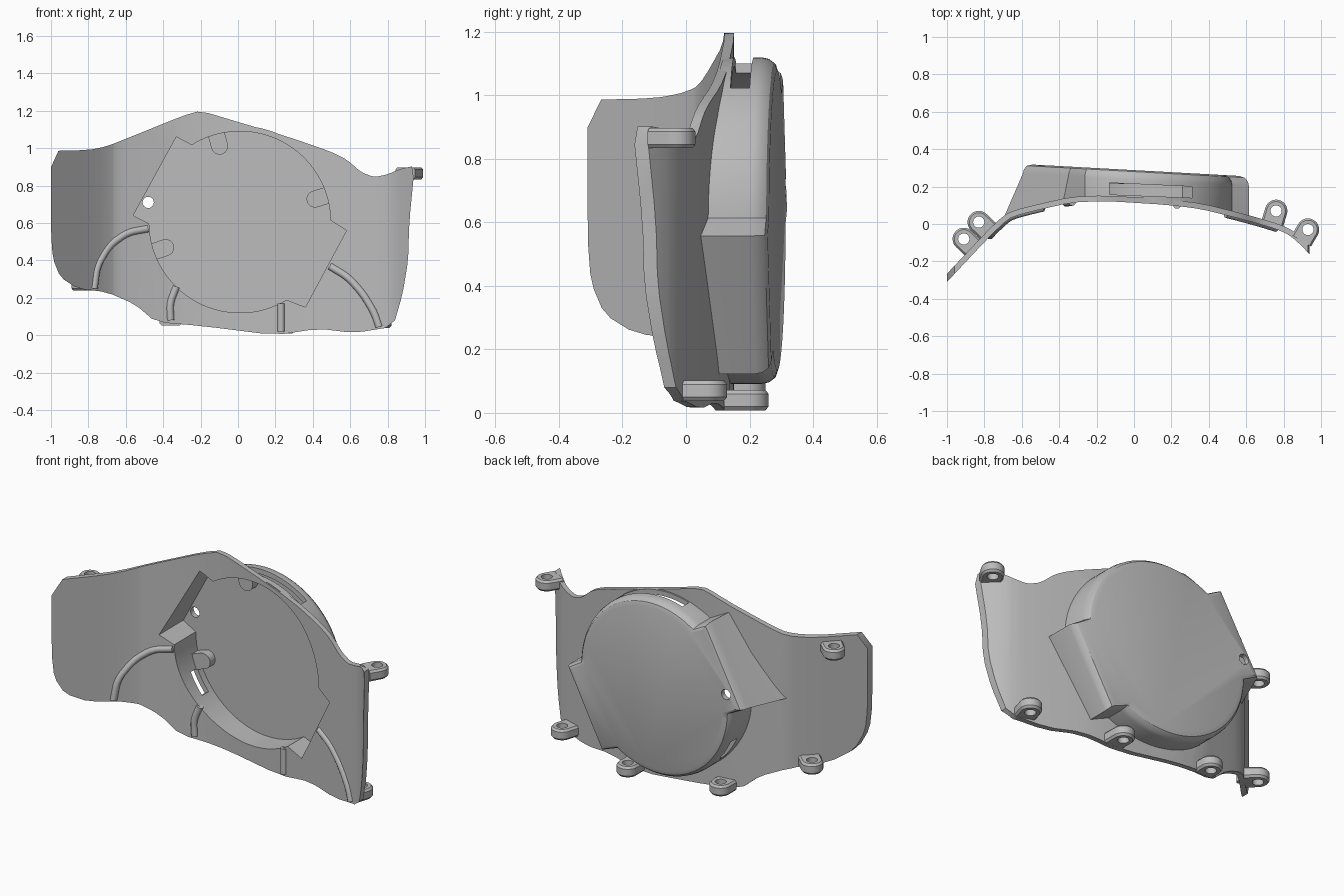
import bpy, bmesh, math
from mathutils import Vector

if "Cube" in bpy.data.objects:
    bpy.data.objects.remove(bpy.data.objects["Cube"])

grey = bpy.data.materials.new("cast grey")
grey.use_nodes = True
grey.diffuse_color = (0.5, 0.5, 0.5, 1)
grey.node_tree.nodes["Principled BSDF"].inputs["Base Color"].default_value = (0.5, 0.5, 0.5, 1)
CX, CZ, R = 0.01, 0.605, 0.485      # round housing centre and inner radius


def loft(name, rings):
    """Closed solid through rings of equal point count."""
    bm = bmesh.new()
    loops = [[bm.verts.new(p) for p in ring] for ring in rings]
    n = len(loops[0])
    for a, b in zip(loops, loops[1:]):
        for i in range(n):
            j = (i + 1) % n
            bm.faces.new((a[i], a[j], b[j], b[i]))
    bm.faces.new(loops[0])
    bm.faces.new(loops[-1])
    bmesh.ops.recalc_face_normals(bm, faces=bm.faces[:])
    mesh = bpy.data.meshes.new(name)
    bm.to_mesh(mesh)
    bm.free()
    obj = bpy.data.objects.new(name, mesh)
    bpy.context.collection.objects.link(obj)
    return obj


def along_z(name, pts, z0, z1):
    return loft(name, [[(x, y, z) for x, y in pts] for z in (z0, z1)])


def along_y(name, pts, y0, y1):
    return loft(name, [[(x, y, z) for x, z in pts] for y in (y0, y1)])


def boolean(obj, tool, operation):
    """Apply a boolean and discard the tool."""
    tool.hide_render = True
    mod = obj.modifiers.new("boolean", 'BOOLEAN')
    mod.operation, mod.object, mod.solver = operation, tool, 'EXACT'
    bpy.context.view_layer.update()
    dg = bpy.context.evaluated_depsgraph_get()
    mesh = bpy.data.meshes.new_from_object(obj.evaluated_get(dg))
    obj.modifiers.clear()
    obj.data = mesh
    bpy.data.objects.remove(tool)


def soften(pts, closed):
    """Round a polyline by cutting its corners."""
    out = [] if closed else [pts[0]]
    for i in range(len(pts) if closed else len(pts) - 1):
        a, b = Vector(pts[i]), Vector(pts[(i + 1) % len(pts)])
        out += [tuple(a.lerp(b, 0.2)), tuple(a.lerp(b, 0.8))]
    return out if closed else out + [pts[-1]]


def circle(cx, cy, r, n=24):
    return [(cx + r * math.cos(math.tau * i / n), cy + r * math.sin(math.tau * i / n))
            for i in range(n)]


def capsule(c, direction, length, r, n=16):
    """Round end at c with straight sides running along direction."""
    d = Vector(direction).normalized()
    base = math.atan2(d.y, d.x) + math.pi / 2
    pts = [(c[0] + r * math.cos(base + math.pi * i / n),
            c[1] + r * math.sin(base + math.pi * i / n)) for i in range(n + 1)]
    foot = [(p[0] + d.x * length, p[1] + d.y * length) for p in (pts[-1], pts[0])]
    return pts + foot


# Bent plate section, seen from above
front = [(-1.05, -0.363), (-0.69, 0.02), (-0.6, 0.055), (-0.27, 0.13), (0.3, 0.095),
         (0.62, 0.015), (0.8, -0.04), (0.87, -0.09), (0.98, -0.205)]
front = soften(soften(front, False), False)


def plate_y(x):
    for (x0, y0), (x1, y1) in zip(front, front[1:]):
        if x <= x1:
            return y0 + (y1 - y0) * (x - x0) / (x1 - x0)
    return front[-1][1]


back = []
for i, p in enumerate(front):
    t = Vector(front[min(i + 1, len(front) - 1)]) - Vector(front[max(i - 1, 0)])
    t.normalize()
    back.append((p[0] - t.y * 0.03, p[1] + t.x * 0.03))
plate = along_z("cover", front + back[::-1], -0.2, 1.4)

# Plate outline, seen from the front
outline = [(-1, 0.985), (-0.8, 0.99), (-0.7, 1.01), (-0.55, 1.07), (-0.29, 1.175),
           (-0.2, 1.2), (0, 1.14), (0.27, 1.06), (0.5, 0.98), (0.58, 0.94), (0.66, 0.87),
           (0.73, 0.845), (0.8, 0.86), (0.87, 0.89), (0.945, 0.905), (0.915, 0.6),
           (0.91, 0.4), (0.88, 0.22), (0.83, 0.045), (0.62, 0.012), (0.43, 0.035),
           (0.2, 0), (-0.2, 0.05), (-0.44, 0.07), (-0.55, 0.165), (-0.7, 0.23),
           (-0.86, 0.25), (-0.95, 0.31), (-0.99, 0.41), (-1, 0.55)]
boolean(plate, along_y("outline_cutter", soften(outline, True), -1, 1), 'INTERSECT')


# Housing: round with two squared-off sides and a slightly slanted back
def back_y(x):
    return 0.288 - 0.055 * x


def housing_ring(scale, depth=None, flare=0.0, y=None):
    def arc(a0, a1, n):
        return [(CX + R * math.cos(math.radians(a0 + (a1 - a0) * i / n)),
                 CZ + R * math.sin(math.radians(a0 + (a1 - a0) * i / n))) for i in range(n + 1)]
    pts = arc(1, 122, 32)
    pts += [(-0.33 - 0.06 * flare, 1.06 + 0.03 * flare), (-0.56 - 0.13 * flare, 0.64)]
    pts += arc(181, 301, 32) + [(0.36, 0.15), (0.58, 0.56)]
    ring = []
    for x, z in pts:
        x, z = CX + (x - CX) * scale, CZ + (z - CZ) * scale
        ring.append((x, back_y(x) - depth if y is None else y, z))
    return ring


housing = loft("housing", [housing_ring(1.06, flare=1, y=-0.05), housing_ring(1.06, 0.05),
                           housing_ring(1.05, 0.027), housing_ring(1.02, 0.008),
                           housing_ring(0.97, 0)])
trim = [(x, y + 0.008) for x, y in front] + [(0.98, -1), (-1.05, -1)]
boolean(housing, along_z("front_trim", trim, -1, 2), 'DIFFERENCE')
boolean(plate, housing, 'UNION')
boolean(plate, loft("cavity", [housing_ring(1, y=-0.6), housing_ring(1, 0.03)]), 'DIFFERENCE')

# Openings: top slot, lower side slot and a drilled hole
top_slot = [(-0.13, 0.158), (0.31, 0.14), (0.31, 0.2), (-0.13, 0.22)]
boolean(plate, along_z("top_slot", top_slot, 0.95, 1.3), 'DIFFERENCE')
out = Vector((math.cos(math.radians(212)), math.sin(math.radians(212))))
side = Vector((-out.y, out.x)) * 0.07
mid = Vector((CX, CZ)) + out * (R - 0.06)
slot = [tuple(mid + side), tuple(mid - side),
        tuple(mid - side + out * 0.14), tuple(mid + side + out * 0.14)]
boolean(plate, along_y("side_slot", slot, 0.18, 0.24), 'DIFFERENCE')
boolean(plate, along_y("drill", circle(-0.48, 0.71, 0.03), -0.5, 0.6), 'DIFFERENCE')
parts = [plate]

# Round-ended bosses inside the housing
for i, angle in enumerate((105, 17, 199)):
    d = (math.cos(math.radians(angle)), math.sin(math.radians(angle)))
    c = (CX + d[0] * 0.42, CZ + d[1] * 0.42)
    y = back_y(c[0])
    parts.append(along_y(f"inner_boss_{i + 1}", capsule(c, d, 0.075, 0.045), y - 0.08, y - 0.022))

# Screw lugs: centre, height, direction to the plate, reach
lugs = [((-0.91, -0.08), 0.93, (0.73, -0.69), 0.07), ((-0.83, 0.01), 0.27, (0.73, -0.69), 0.07),
        ((-0.36, 0.19), 0.085, (0, -1), 0.06), ((0.24, 0.2), 0.04, (0, -1), 0.08),
        ((0.76, 0.07), 0.07, (-0.3, -1), 0.08), ((0.93, -0.03), 0.865, (-0.5, -0.85), 0.07)]
for i, (c, z, d, reach) in enumerate(lugs):
    rings = [[(x, y, z + dz) for x, y in capsule(c, d, reach, r)]
             for r, dz in ((0.05, -0.032), (0.06, -0.02), (0.06, 0.02), (0.05, 0.032))]
    lug = loft(f"screw_lug_{i + 1}", rings)
    boolean(lug, along_z("lug_drill", circle(*c, 0.03), z - 0.2, z + 0.2), 'DIFFERENCE')
    parts.append(lug)

# Raised ribs on the front of the plate
ribs = [[(-0.77, 0.25), (-0.755, 0.37), (-0.69, 0.48), (-0.59, 0.55), (-0.48, 0.57)],
        [(-0.36, 0.08), (-0.365, 0.17), (-0.33, 0.26)],
        [(0.23, 0.02), (0.23, 0.1), (0.23, 0.17)],
        [(0.49, 0.37), (0.59, 0.31), (0.67, 0.22), (0.73, 0.12), (0.755, 0.045)]]
for i, path in enumerate(ribs):
    path = soften(soften(path, False), False)
    rings = []
    for k, (x, z) in enumerate(path):
        t = Vector(path[min(k + 1, len(path) - 1)]) - Vector(path[max(k - 1, 0)])
        t.normalize()
        rings.append([(x - t.y * u, plate_y(x) + 0.005 + v, z + t.x * u)
                      for u, v in circle(0, 0, 0.02, 12)])
    parts.append(loft(f"front_rib_{i + 1}", rings))

# Material and smooth shading with crisp edges
bpy.ops.object.select_all(action='DESELECT')
for obj in parts:
    obj.data.materials.clear()
    obj.data.materials.append(grey)
    obj.select_set(True)
bpy.context.view_layer.objects.active = plate
bpy.ops.object.shade_smooth_by_angle(angle=math.radians(32))
